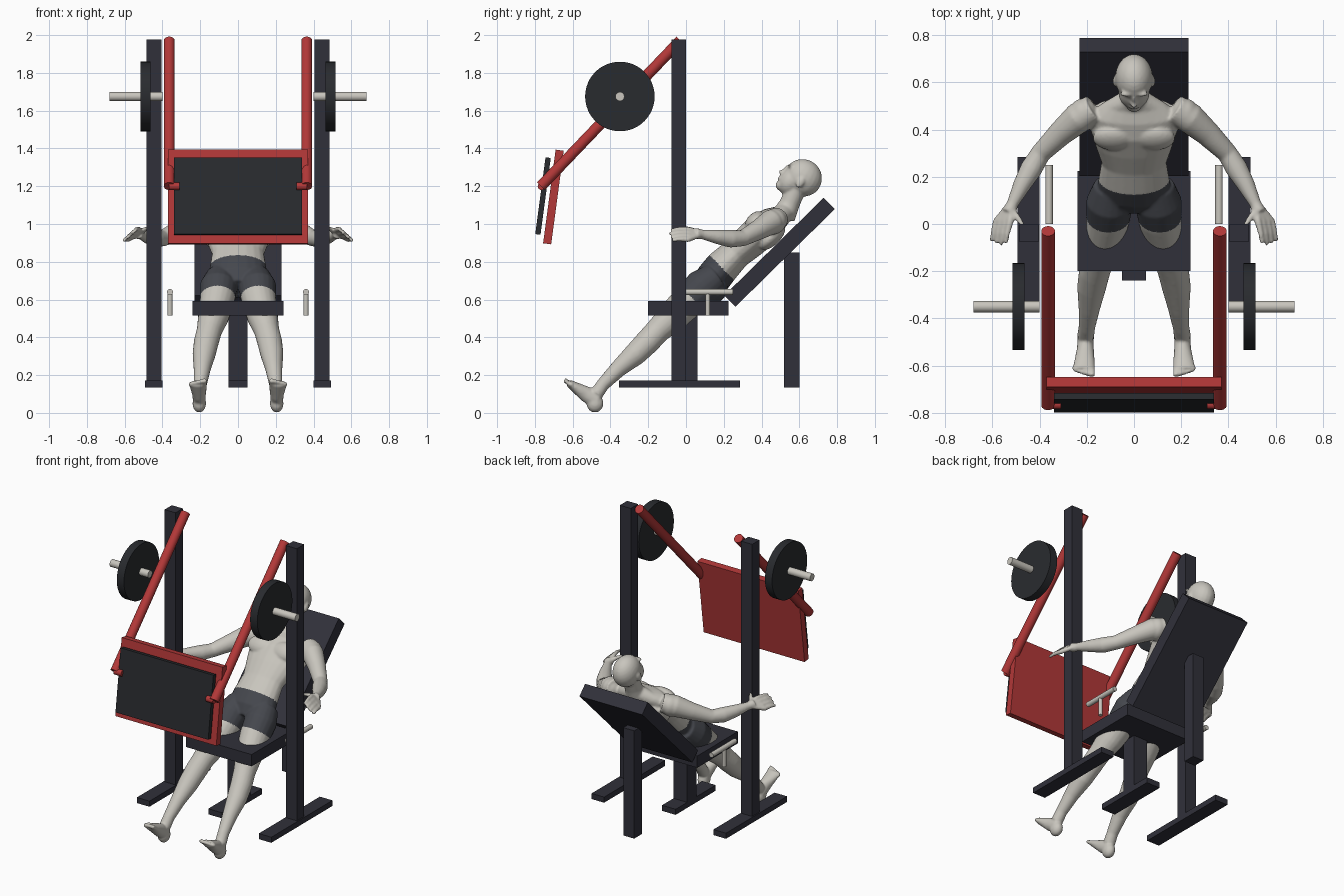
import bpy, bmesh
from math import cos, sin, pi
from mathutils import Vector, Matrix

if "Cube" in bpy.data.objects:
    bpy.data.objects.remove(bpy.data.objects["Cube"])


def material(name, rgb):
    m = bpy.data.materials.new(name)
    m.use_nodes = True
    m.diffuse_color = (*rgb, 1)
    m.node_tree.nodes["Principled BSDF"].inputs["Base Color"].default_value = (*rgb, 1)
    return m


steel = material("dark steel", (.03, .03, .042))
rubber = material("black rubber", (.022, .024, .028))
red = material("red paint", (.45, .04, .04))
pale = material("pale grey", (.58, .56, .51))
cloth = material("shorts grey", (.06, .064, .076))


def box(name, lo, hi, mat):
    """Box between two corners."""
    lo, hi = Vector(lo), Vector(hi)
    bpy.ops.mesh.primitive_cube_add(size=1, location=(lo + hi) / 2)
    ob = bpy.context.object
    ob.name, ob.scale = name, hi - lo
    ob.data.materials.append(mat)
    return ob


def tilted(name, centre, size, lean, mat):
    """Box leaning about the x axis."""
    half = Vector(size) / 2
    ob = box(name, Vector(centre) - half, Vector(centre) + half, mat)
    ob.rotation_euler.x = lean


def rod(name, a, b, r, mat, sides=24):
    """Cylinder between two points."""
    a, b = Vector(a), Vector(b)
    bpy.ops.mesh.primitive_cylinder_add(vertices=sides, radius=r, depth=(b - a).length,
                                        location=(a + b) / 2)
    ob = bpy.context.object
    ob.name = name
    ob.rotation_euler = (b - a).to_track_quat("Z", "Y").to_euler()
    ob.data.materials.append(mat)
    bpy.ops.object.shade_smooth_by_angle()


# Seat, backrest and central supports
box("seat", (-.24, -.2, .515), (.24, .225, .593), steel)
tilted("backrest", (0, .495, .85), (.46, .738, .084), .777, steel)
box("backrest_post", (-.04, .52, .135), (.04, .6, .85), steel)
box("seat_column", (-.05, -.04, .14), (.05, .06, .53), steel)
box("seat_foot", (-.05, -.24, .135), (.05, .18, .172), steel)

# Swinging push plate
tilted("push_plate", (0, -.702, 1.143), (.74, .043, .5), -.133, red)
tilted("push_pad", (0, -.757, 1.148), (.68, .028, .41), -.133, rubber)

# Parts on both sides
for s, side in ((1, "left"), (-1, "right")):
    box(side + "_post", (s * .445 - .04, -.076, .15), (s * .445 + .04, 0, 1.976), steel)
    box(side + "_post_foot", (s * .447 - .046, -.355, .135), (s * .447 + .046, .285, .172), steel)
    x = s * .364
    rod(side + "_arm", (x, -.03, 1.972), (x, -.768, 1.2), .029, red)
    rod(side + "_arm_pin", (x, -.765, 1.2), (s * .31, -.765, 1.2), .02, red)
    rod(side + "_weight_bar", (s * .4, -.35, 1.675), (s * .68, -.35, 1.675), .024, pale)
    rod(side + "_weight_disc", (s * .463, -.35, 1.675), (s * .515, -.35, 1.675), .184, rubber, 48)
    rod(side + "_handle", (s * .36, 0, .64), (s * .36, .25, .64), .016, pale)
    rod(side + "_handle_stem", (s * .36, .115, .515), (s * .36, .115, .64), .013, pale)

# Seated figure: overlapping limbs fused by a remesh
bm = bmesh.new()
TORSO = Matrix.Translation((0, .2, .62)) @ Matrix.Rotation(-.795, 4, "X")
HEAD = Matrix.Translation((0, .61, 1.245)) @ Matrix.Rotation(-.594, 4, "X")
WORLD = Matrix.Identity(4)


def blob(frame, centre, radii):
    m = frame @ Matrix.Translation(centre) @ Matrix.Diagonal((*radii, 1))
    bmesh.ops.create_uvsphere(bm, u_segments=20, v_segments=14, radius=1, matrix=m)


def loft(rings, frame=WORLD, s=1, n=20):
    """Tube through rings of (x, y, z, half width, half depth)."""
    pts = [frame @ Vector((r[0] * s, r[1], r[2])) for r in rings]
    loops = []
    for i, p in enumerate(pts):
        t = (pts[min(i + 1, len(pts) - 1)] - pts[max(i - 1, 0)]).normalized()
        u = (Vector((1, 0, 0)) - t * t.x).normalized()
        v = t.cross(u)
        w, d = rings[i][3], rings[i][-1]
        loops.append([bm.verts.new(p + u * w * cos(a) + v * d * sin(a))
                      for a in (2 * pi * k / n for k in range(n))])
    for a, b in zip(loops, loops[1:]):
        for k in range(n):
            bm.faces.new((a[k - 1], a[k], b[k], b[k - 1]))
    bm.faces.new(loops[0][::-1])
    bm.faces.new(loops[-1])


# Torso and neck
loft([(0, -.1, -.05, .11, .07), (0, -.105, .02, .16, .095), (0, -.115, .1, .15, .093),
      (0, -.115, .2, .138, .083), (0, -.11, .3, .165, .092), (0, -.105, .4, .19, .095),
      (0, -.1, .47, .19, .075), (0, -.09, .52, .13, .055), (0, -.09, .57, .06, .05)], TORSO)
loft([(0, .515, 1.04, .065), (0, .55, 1.11, .053), (0, .59, 1.21, .055)])

# Head
blob(HEAD, (0, .008, .005), (.08, .102, .098))
blob(HEAD, (0, -.035, -.045), (.066, .062, .08))
blob(HEAD, (0, -.065, -.095), (.033, .03, .027))
blob(HEAD, (0, -.097, -.035), (.015, .022, .014))
blob(HEAD, (0, -.092, -.012), (.01, .014, .03))
blob(HEAD, (0, -.09, -.066), (.026, .012, .013))

for s in (1, -1):
    blob(HEAD, (s * .08, .01, -.025), (.01, .02, .032))
    blob(HEAD, (s * .032, -.083, .018), (.028, .014, .01))
    # Chest, shoulder blade and buttock
    blob(TORSO, (s * .085, -.168, .395), (.09, .04, .062))
    blob(TORSO, (s * .1, -.045, .4), (.085, .045, .09))
    blob(TORSO, (s * .08, -.06, -.02), (.085, .07, .085))
    # Arm
    blob(TORSO, (s * .215, -.095, .462), (.062, .066, .072))
    loft([(.17, .49, 1.03, .06), (.235, .45, 1.01, .066), (.31, .385, .97, .054),
          (.395, .3, .925, .043), (.435, .235, .922, .047), (.475, .165, .932, .038),
          (.515, .085, .945, .025), (.53, .05, .95, .03)], s=s)
    # Hand with spread fingers and thumb
    for i in range(4):
        x, z = .525 + .02 * i, .972 - .018 * i
        loft([(.52 + .006 * i, .07, .952 - .004 * i, .014), (x, .01, z, .015),
              (x + .012, -.04, z + .002, .0115), (x + .018, -.09 + .008 * abs(i - 1), z - .006, .009)],
             s=s, n=10)
    loft([(.52, .06, .955, .016), (.492, .025, .972, .013), (.472, -.005, .982, .009)], s=s, n=10)
    # Leg
    loft([(.09, .16, .72, .08), (.103, .09, .665, .1), (.11, .02, .6, .092),
          (.13, -.07, .51, .082), (.152, -.15, .435, .067), (.168, -.205, .375, .066),
          (.18, -.27, .31, .061), (.19, -.36, .232, .045), (.2, -.44, .15, .035),
          (.205, -.475, .1, .036)], s=s)
    # Foot with toes
    blob(WORLD, (s * .205, -.482, .05), (.036, .045, .048))
    loft([(.205, -.47, .06, .034, .042), (.206, -.53, .1, .036, .042),
          (.21, -.585, .135, .044, .028), (.213, -.62, .158, .046, .02)], s=s)
    for i in range(5):
        x = .178 + .018 * i
        loft([(x, -.605, .147, .013), (x, -.645 + .005 * i, .175 - .004 * i, .013 - .001 * i)],
             s=s, n=10)

bmesh.ops.recalc_face_normals(bm, faces=bm.faces)
mesh = bpy.data.meshes.new("seated_figure")
bm.to_mesh(mesh)
bm.free()
figure = bpy.data.objects.new("seated_figure", mesh)
bpy.context.collection.objects.link(figure)
bpy.ops.object.select_all(action="DESELECT")
bpy.context.view_layer.objects.active = figure
figure.select_set(True)
remesh = figure.modifiers.new("fuse", "REMESH")
remesh.mode, remesh.voxel_size, remesh.use_smooth_shade = "VOXEL", .007, True
relax = figure.modifiers.new("relax", "SMOOTH")
relax.factor, relax.iterations = .5, 4
for name in ("fuse", "relax"):
    bpy.ops.object.modifier_apply(modifier=name)

# Shorts: a band of the body measured along the torso axis
figure.data.materials.clear()
figure.data.materials.append(pale)
figure.data.materials.append(cloth)
to_torso = TORSO.inverted()
for f in figure.data.polygons:
    f.use_smooth = True
    along = (to_torso @ f.center).z
    f.material_index = int(abs(f.center.x) < .28 and -.13 < along < .097)
